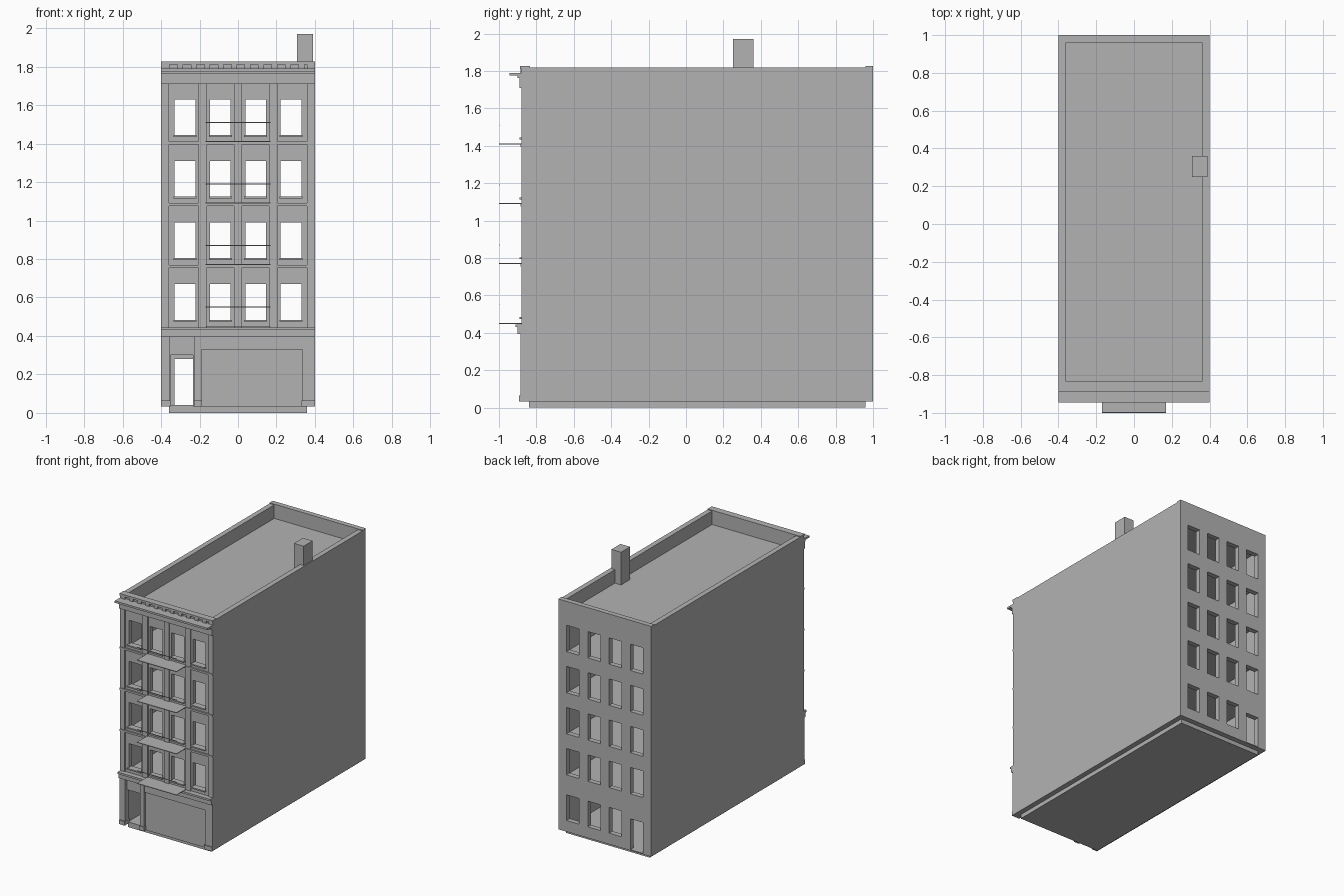
import bpy, bmesh

if "Cube" in bpy.data.objects:
    bpy.data.objects.remove(bpy.data.objects["Cube"])

stone = bpy.data.materials.new("plain_grey")
stone.diffuse_color = (0.45, 0.45, 0.45, 1)
stone.use_nodes = True
stone.node_tree.nodes["Principled BSDF"].inputs["Base Color"].default_value = stone.diffuse_color


def finish(name, bm):
    bmesh.ops.recalc_face_normals(bm, faces=bm.faces)
    me = bpy.data.meshes.new(name)
    bm.to_mesh(me)
    bm.free()
    me.materials.append(stone)
    ob = bpy.data.objects.new(name, me)
    bpy.context.collection.objects.link(ob)
    return ob


def boxes(name, items):
    """One object made of boxes given as (x0, x1, y0, y1, z0, z1)."""
    bm = bmesh.new()
    for x0, x1, y0, y1, z0, z1 in items:
        for v in bmesh.ops.create_cube(bm, size=1)["verts"]:
            v.co = (x1 if v.co.x > 0 else x0,
                    y1 if v.co.y > 0 else y0,
                    z1 if v.co.z > 0 else z0)
    return finish(name, bm)


def pierced_wall(name, x0, x1, z0, z1, y0, y1, holes):
    """Wall slab with rectangular openings (x0, x1, z0, z1)."""
    xs = sorted({x0, x1} | {h[i] for h in holes for i in (0, 1)})
    zs = sorted({z0, z1} | {h[i] for h in holes for i in (2, 3)})
    bm = bmesh.new()
    for a, b in zip(xs, xs[1:]):
        for c, d in zip(zs, zs[1:]):
            mx, mz = (a + b) / 2, (c + d) / 2
            if any(h[0] < mx < h[1] and h[2] < mz < h[3] for h in holes):
                continue
            bm.faces.new([bm.verts.new((x, y0, z))
                          for x, z in ((a, c), (b, c), (b, d), (a, d))])
    bmesh.ops.remove_doubles(bm, verts=bm.verts, dist=1e-5)
    ext = bmesh.ops.extrude_face_region(bm, geom=bm.faces[:], use_keep_orig=True)
    for g in ext["geom"]:
        if isinstance(g, bmesh.types.BMVert):
            g.co.y = y1
    return finish(name, bm)


COLS = (-0.275, -0.092, 0.092, 0.275)      # window centres
LEVELS = [0.45 + 0.32 * i for i in range(4)]  # upper floor heights
HW = 0.054                                 # half window width

# Base, floors and roof
boxes("plinth", [(-0.36, 0.36, -0.84, 0.96, 0, 0.04)])
boxes("floors", [(-0.36, 0.36, -0.835, 0.96, z - 0.02, z) for z in LEVELS])
boxes("roof", [(-0.36, 0.36, -0.835, 0.96, 1.69, 1.715)])

# Party walls
boxes("side_walls", [(s * 0.38 - 0.02, s * 0.38 + 0.02, -0.88, 1.0, 0.033, 1.82)
                     for s in (-1, 1)])

# Front and back walls with window openings
front = [(c - HW, c + HW, z + 0.03, z + 0.22) for c in COLS for z in LEVELS]
pierced_wall("front_wall", -0.36, 0.36, 0.40, 1.82, -0.872, -0.835, front)
back = [(c - HW, c + HW, z + 0.025, z + 0.23) for c in COLS for z in LEVELS]
back += [(c - HW, c + HW, 0.12, 0.32) for c in COLS[1:]]
back += [(COLS[0] - HW, COLS[0] + HW, 0.04, 0.28)]
pierced_wall("back_wall", -0.36, 0.36, 0.033, 1.82, 0.96, 1.0, back)

# Facade relief: sills, pilasters and thin storey bands
boxes("sills", [(c - 0.06, c + 0.06, -0.89, -0.84, z + 0.024, z + 0.034)
                for c in COLS for z in LEVELS])
boxes("pilasters", [(x - 0.022, x + 0.022, -0.88, -0.86, 0.44, 1.71)
                    for x in (-0.184, 0, 0.184)])
boxes("storey_bands", [(-0.4, 0.4, -0.885, -0.86, z - 0.015, z) for z in LEVELS[1:]])

# Balcony platforms with a front bar
boxes("balcony_platforms", [(-0.17, 0.17, -1.0, -0.86, z - 0.002, z + 0.003)
                            for z in LEVELS])
boxes("balcony_bars", [(-0.17, 0.17, -1.0, -0.996, z + 0.098, z + 0.102)
                       for z in LEVELS])

# Top cornice, dentils and coping
boxes("top_cornice", [(-0.4, 0.4, -0.89, -0.86, 1.71, 1.765),
                      (-0.4, 0.4, -0.945, -0.86, 1.775, 1.79),
                      (-0.4, 0.4, -0.9, -0.86, 1.763, 1.777)])
boxes("dentils", [(-0.385 + 0.07 * i, -0.355 + 0.07 * i, -0.885, -0.86, 1.79, 1.81)
                  for i in range(12) if -0.355 + 0.07 * i < 0.4])
boxes("coping", [(-0.4, 0.4, -0.887, -0.835, 1.81, 1.826),
                 (-0.4, 0.4, 0.96, 1.0, 1.81, 1.826)])

# Shopfront: posts with bases, fascia, glazing panel and doorway
POSTS = ((-0.4, -0.355), (-0.225, -0.19), (0.335, 0.4))
boxes("shop_posts", [(a, b, -0.885, -0.835, 0.033, 0.40) for a, b in POSTS])
boxes("post_bases", [(max(a - 0.004, -0.4), min(b + 0.004, 0.4), -0.893, -0.835, 0.033, 0.065)
                     for a, b in POSTS])
boxes("shop_panel", [(-0.19, 0.335, -0.868, -0.835, 0.033, 0.40)])
boxes("shop_fascia", [(-0.19, 0.335, -0.878, -0.835, 0.33, 0.40)])
pierced_wall("door_surround", -0.355, -0.225, 0.033, 0.40, -0.86, -0.835,
             [(-0.352, -0.235, 0.033, 0.30)])
boxes("shop_cornice", [(-0.4, 0.4, -0.9, -0.835, 0.395, 0.43),
                       (-0.4, 0.4, -0.912, -0.835, 0.43, 0.445)])

# Chimney
boxes("chimney", [(0.307, 0.39, 0.25, 0.36, 1.70, 1.97)])
